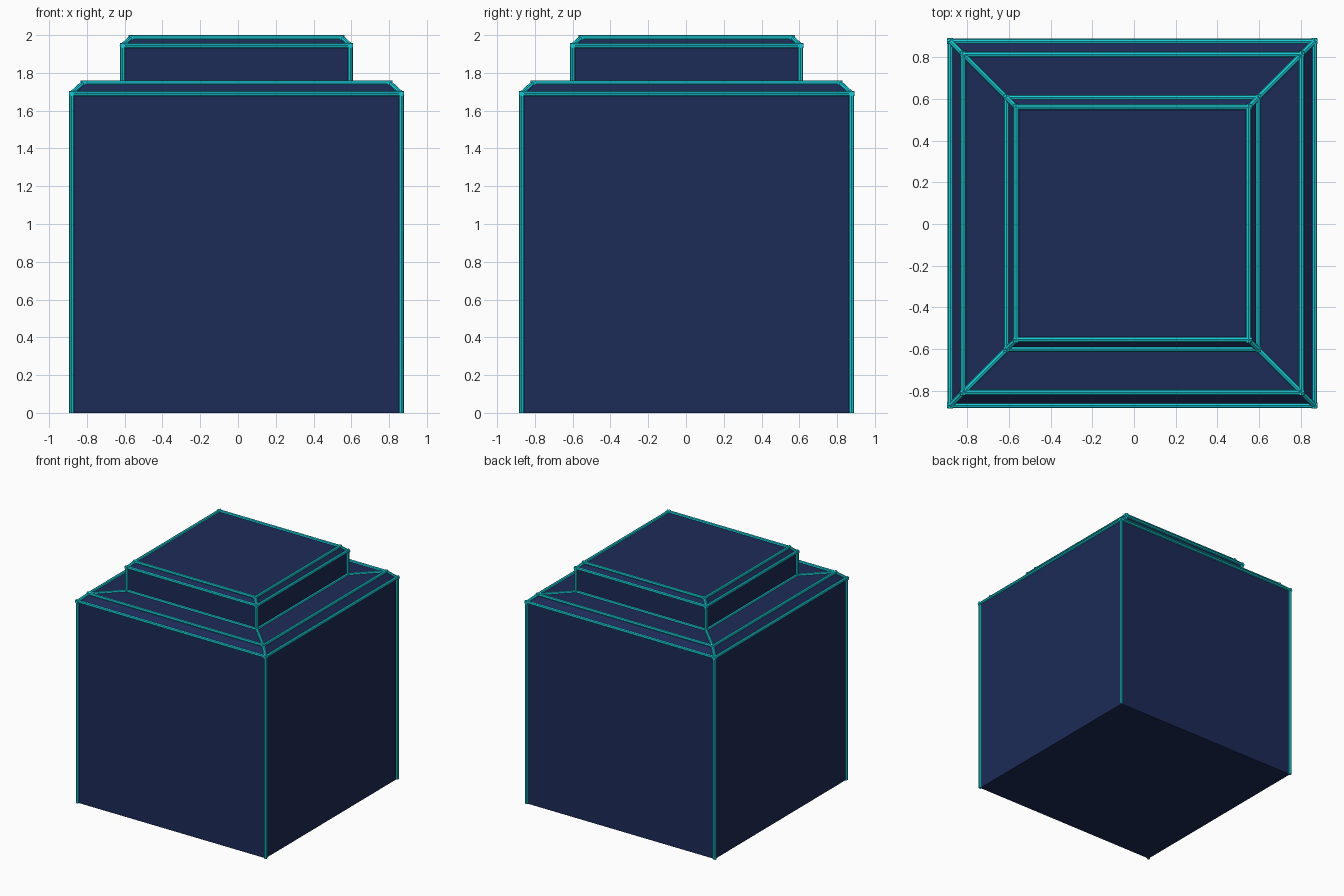
import bpy, bmesh
from mathutils import Vector

if "Cube" in bpy.data.objects:
    bpy.data.objects.remove(bpy.data.objects["Cube"])

CX, CY = -0.008, 0.003
R = 0.0135
# half width and height of each square ring, bottom to top
RINGS = [(0.873, 0.0), (0.873, 1.69), (0.811, 1.747), (0.603, 1.747),
         (0.603, 1.944), (0.558, 1.986)]


def material(name, color):
    m = bpy.data.materials.new(name)
    m.diffuse_color = color
    m.use_nodes = True
    m.node_tree.nodes["Principled BSDF"].inputs["Base Color"].default_value = m.diffuse_color
    return m


def add_object(name, bm, mat):
    bmesh.ops.recalc_face_normals(bm, faces=bm.faces)
    me = bpy.data.meshes.new(name)
    bm.to_mesh(me)
    bm.free()
    me.materials.append(mat)
    ob = bpy.data.objects.new(name, me)
    bpy.context.collection.objects.link(ob)
    return ob


def corners(h, z):
    return [Vector((CX + sx * h, CY + sy * h, z))
            for sx, sy in ((-1, -1), (1, -1), (1, 1), (-1, 1))]


def tube(bm, a, b, start=0.008, end=0.008):
    d = (b - a).normalized()
    a, b = a - d * start, b + d * end
    rot = d.to_track_quat('Z', 'Y').to_matrix().to_4x4()
    rot.translation = (a + b) / 2
    bmesh.ops.create_cone(bm, cap_ends=True, segments=8, radius1=R, radius2=R,
                          depth=(b - a).length, matrix=rot)


navy = material("navy", (0.012, 0.024, 0.095, 1))
cyan = material("cyan", (0.01, 0.58, 0.66, 1))

# Stepped block lofted through the square rings
bm = bmesh.new()
loops = [[bm.verts.new(c) for c in corners(h, z)] for h, z in RINGS]
for lo, hi in zip(loops, loops[1:]):
    for i in range(4):
        j = (i + 1) % 4
        bm.faces.new((lo[i], lo[j], hi[j], hi[i]))
bm.faces.new(loops[0][::-1])
bm.faces.new(loops[-1])
add_object("stepped_block", bm, navy)

# Glowing trim: horizontal rings (none at the base)
bm = bmesh.new()
for h, z in RINGS[1:]:
    c = corners(h, z)
    for i in range(4):
        tube(bm, c[i], c[(i + 1) % 4], 0.015, 0.015)
add_object("ring_trim", bm, cyan)

# Glowing trim: corner edges between rings
bm = bmesh.new()
for k, (lo, hi) in enumerate(zip(RINGS, RINGS[1:])):
    for a, b in zip(corners(*lo), corners(*hi)):
        tube(bm, a, b, 0.0 if k == 0 else 0.008, 0.004)
add_object("corner_trim", bm, cyan)
